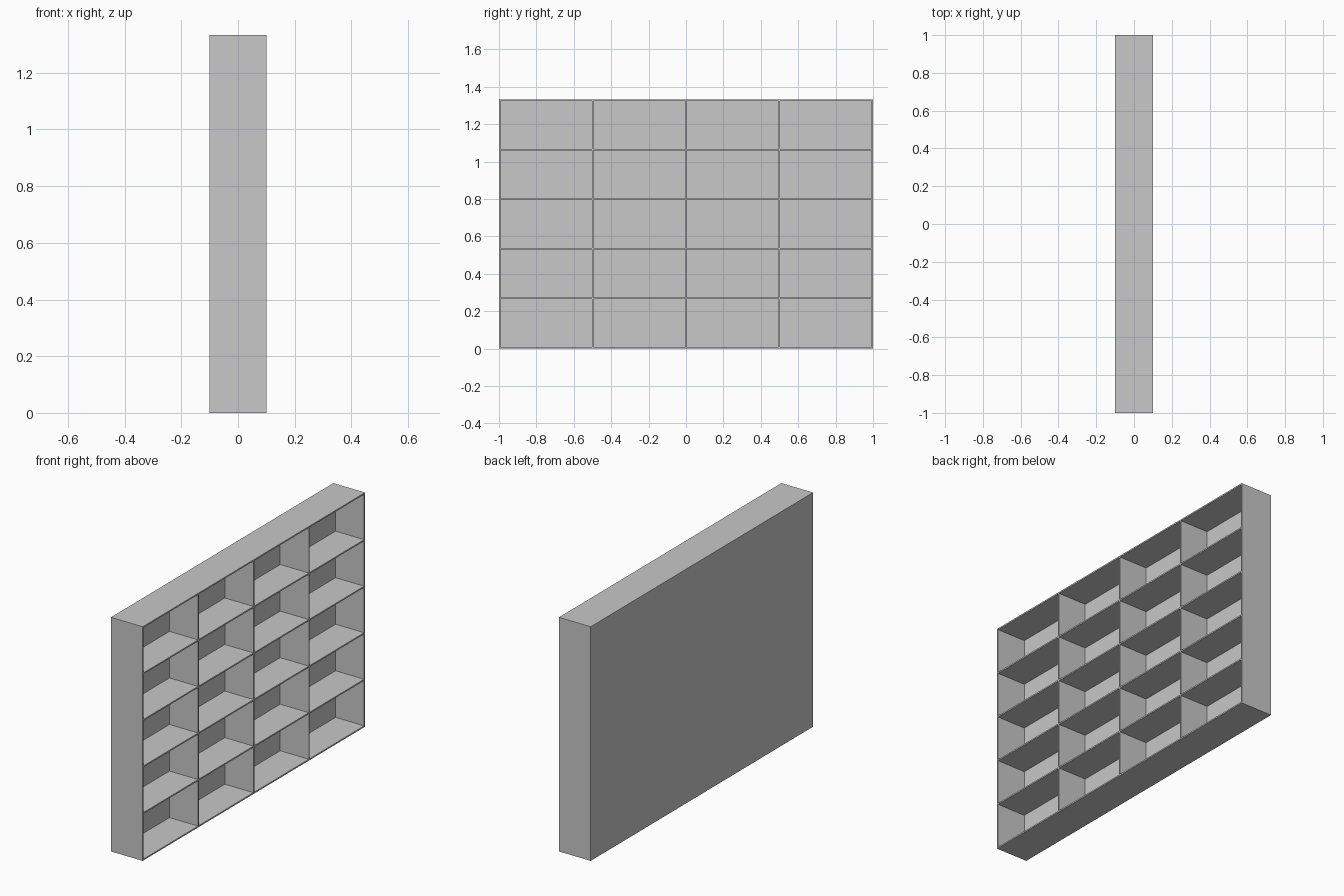
import bpy
import bmesh

cube = bpy.data.objects.get("Cube")
if cube:
    bpy.data.objects.remove(cube, do_unlink=True)

# Overall size, board thickness and layout
DEPTH, WIDTH, HEIGHT = 0.2, 2.0, 1.333
BOARD, BACK = 0.008, 0.02
BAYS, ROWS = 4, 5

grey = bpy.data.materials.new("plain_grey")
grey.use_nodes = True
colour = (0.58, 0.58, 0.58, 1)
grey.diffuse_color = colour
grey.node_tree.nodes["Principled BSDF"].inputs["Base Color"].default_value = colour


def box(name, low, high):
    """Flat-faced box between two opposite corners."""
    bm = bmesh.new()
    bmesh.ops.create_cube(bm, size=1)
    for v in bm.verts:
        v.co = [h if c > 0 else l for c, l, h in zip(v.co, low, high)]
    mesh = bpy.data.meshes.new(name)
    bm.to_mesh(mesh)
    bm.free()
    mesh.materials.append(grey)
    obj = bpy.data.objects.new(name, mesh)
    bpy.context.collection.objects.link(obj)
    return obj


x_back, x_open = -DEPTH / 2, DEPTH / 2
x_inner = x_back + BACK
bay_step = (WIDTH - BOARD) / BAYS
row_step = (HEIGHT - BOARD) / ROWS

# Closed back panel on the -x side
box("back_panel", (x_back, -WIDTH / 2, 0), (x_inner, WIDTH / 2, HEIGHT))

# Full-height uprights, including both end panels
for i in range(BAYS + 1):
    y = -WIDTH / 2 + i * bay_step
    name = "end_panel" if i in (0, BAYS) else "upright"
    box(name, (x_inner, y, 0), (x_open, y + BOARD, HEIGHT))

# Shelves fitted between the uprights, including base and top boards
for i in range(BAYS):
    y = -WIDTH / 2 + i * bay_step
    for j in range(ROWS + 1):
        z = j * row_step
        name = {0: "base_board", ROWS: "top_board"}.get(j, "shelf")
        box(name, (x_inner, y + BOARD, z), (x_open, y + bay_step, z + BOARD))
